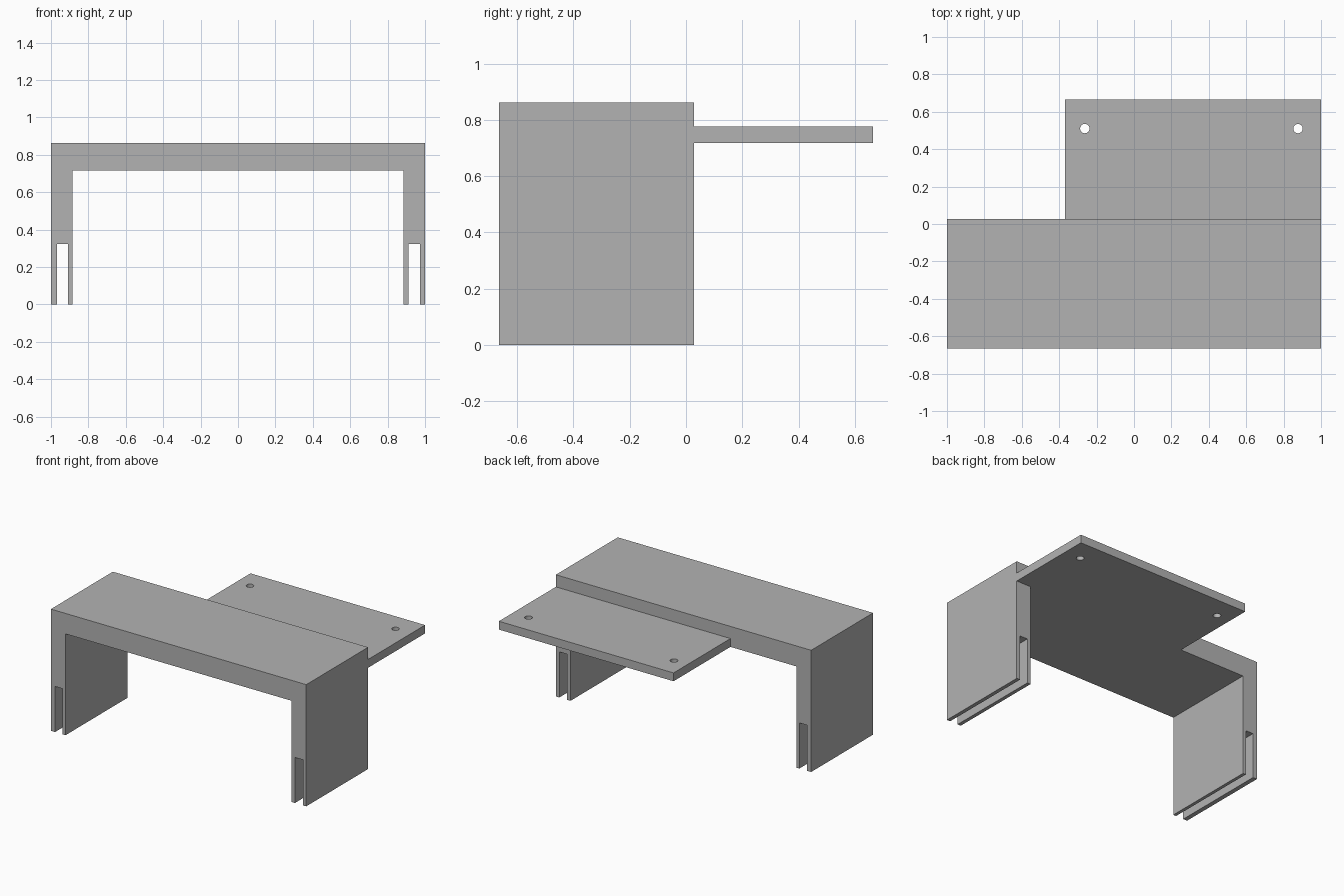
import bpy
import bmesh
import math

# Remove only the default cube
cube = bpy.data.objects.get("Cube")
if cube:
    bpy.data.objects.remove(cube, do_unlink=True)

# Overall dimensions
FRONT, STEP, BACK = -0.665, 0.028, 0.665
TOP, UNDERSIDE, SHELF_TOP, SLOT_TOP = 0.862, 0.717, 0.776, 0.323
LEG_INNER = 0.885
SHELF_RIGHT = -0.368

# Single material
grey = bpy.data.materials.new("plain grey")
grey.use_nodes = True
colour = (0.45, 0.45, 0.45, 1)
grey.diffuse_color = colour
grey.node_tree.nodes["Principled BSDF"].inputs["Base Color"].default_value = colour


def prism(name, outline, offset):
    """Extrude a closed outline of 3D points along an offset vector."""
    bm = bmesh.new()
    face = bm.faces.new([bm.verts.new(p) for p in outline])
    result = bmesh.ops.extrude_face_region(bm, geom=[face], use_keep_orig=True)
    moved = [v for v in result["geom"] if isinstance(v, bmesh.types.BMVert)]
    bmesh.ops.translate(bm, verts=moved, vec=offset)
    bmesh.ops.recalc_face_normals(bm, faces=bm.faces[:])
    mesh = bpy.data.meshes.new(name)
    bm.to_mesh(mesh)
    bm.free()
    mesh.materials.append(grey)
    obj = bpy.data.objects.new(name, mesh)
    bpy.context.collection.objects.link(obj)
    return obj


def leg_profile(side, slot_inner, slot_outer):
    """Leg outline from the inner top corner round the slot to the outer foot."""
    points = [(LEG_INNER, UNDERSIDE), (LEG_INNER, 0), (slot_inner, 0),
              (slot_inner, SLOT_TOP), (slot_outer, SLOT_TOP), (slot_outer, 0), (1, 0)]
    return [(side * x, FRONT, z) for x, z in points]


# Bridge: top slab and two slotted legs in one profile
left_leg = leg_profile(1, 0.911, 0.973)
right_leg = leg_profile(-1, 0.908, 0.968)
top_edge = [(1, FRONT, TOP), (-1, FRONT, TOP)]
prism("bridge", left_leg + top_edge + right_leg[::-1], (0, STEP - FRONT, 0))

# Rear shelf
corners = [(SHELF_RIGHT, STEP), (1, STEP), (1, BACK), (SHELF_RIGHT, BACK)]
shelf = prism("rear_shelf", [(x, y, UNDERSIDE) for x, y in corners],
              (0, 0, SHELF_TOP - UNDERSIDE))

# Two round screw holes through the shelf
for x in (-0.263, 0.877):
    bpy.ops.mesh.primitive_cylinder_add(vertices=32, radius=0.025, depth=0.3,
                                        location=(x, 0.51, SHELF_TOP))
    cutter = bpy.context.object
    cutter.name = "hole_cutter"
    cutter.hide_render = True
    cut = shelf.modifiers.new("hole", 'BOOLEAN')
    cut.operation = 'DIFFERENCE'
    cut.solver = 'EXACT'
    cut.object = cutter
    bpy.context.view_layer.objects.active = shelf
    bpy.ops.object.modifier_apply(modifier=cut.name)
    bpy.data.objects.remove(cutter, do_unlink=True)

# Smooth hole walls, crisp edges elsewhere
bpy.ops.object.select_all(action='DESELECT')
shelf.select_set(True)
bpy.context.view_layer.objects.active = shelf
bpy.ops.object.shade_smooth_by_angle(angle=math.radians(30))
